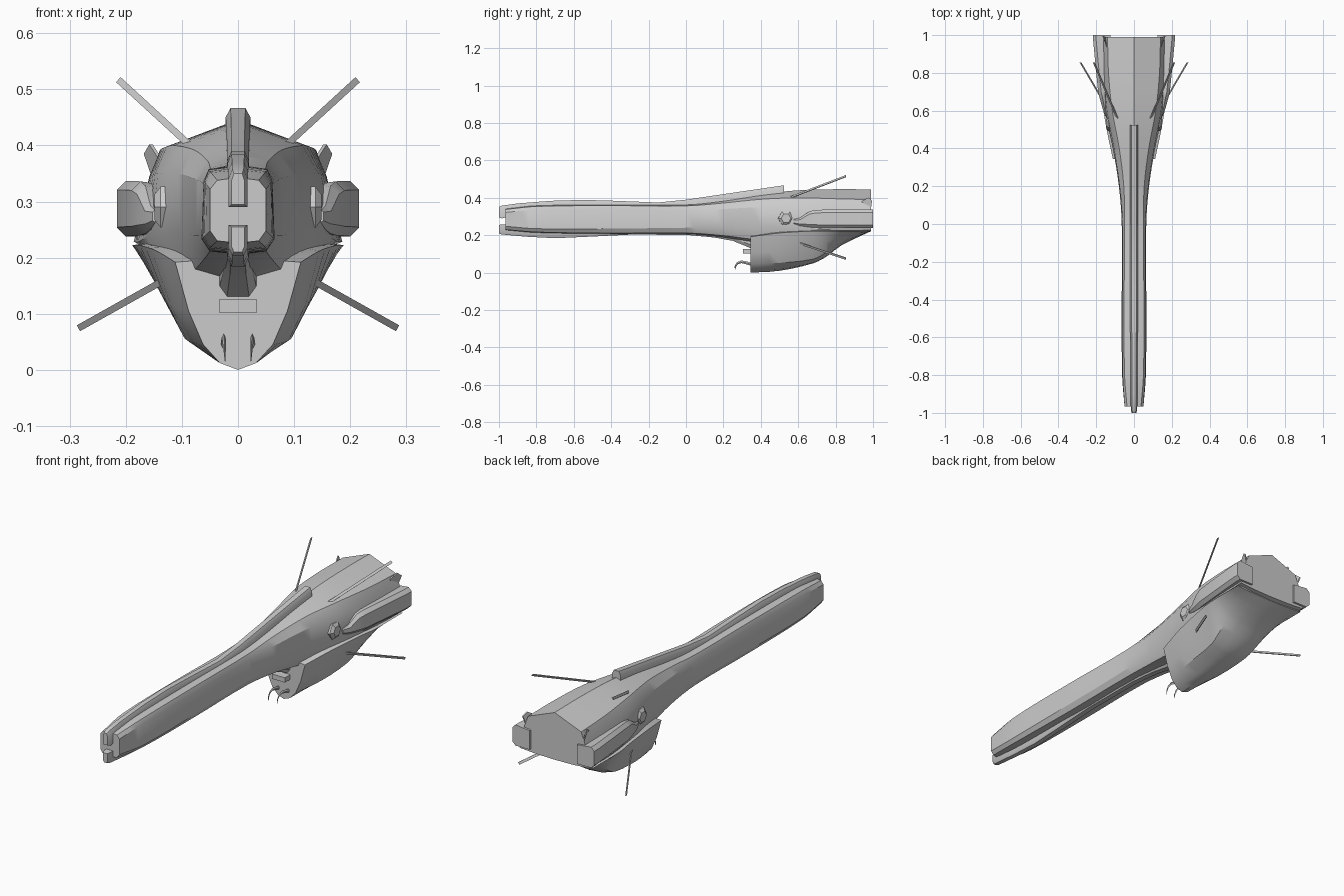
import bpy, bmesh, math
from mathutils import Vector


def finish(name, bm, angle=30):
    bmesh.ops.recalc_face_normals(bm, faces=bm.faces)
    me = bpy.data.meshes.new(name)
    bm.to_mesh(me)
    bm.free()
    ob = bpy.data.objects.new(name, me)
    bpy.context.collection.objects.link(ob)
    bpy.ops.object.select_all(action='DESELECT')
    ob.select_set(True)
    bpy.context.view_layer.objects.active = ob
    if angle:
        bpy.ops.object.shade_smooth_by_angle(angle=math.radians(angle))
    return ob


def loft(name, rings, angle=30):
    """Skin a list of equal-length rings of 3D points and cap both ends."""
    bm = bmesh.new()
    vs = [[bm.verts.new(p) for p in r] for r in rings]
    n = len(rings[0])
    for a, b in zip(vs, vs[1:]):
        for i in range(n):
            j = (i + 1) % n
            bm.faces.new((a[i], a[j], b[j], b[i]))
    bm.faces.new(vs[0])
    bm.faces.new(vs[-1])
    return finish(name, bm, angle)


def smooth_rows(rows, steps):
    """Catmull-Rom style interpolation of station rows (first value is y)."""
    def slope(k, c):
        a, b = max(k - 1, 0), min(k + 1, len(rows) - 1)
        return (rows[b][c] - rows[a][c]) / (rows[b][0] - rows[a][0])
    out = []
    for k in range(len(rows) - 1):
        p, q = rows[k], rows[k + 1]
        h = q[0] - p[0]
        for s in range(steps):
            t = s / steps
            row = [p[0] + h * t]
            for c in range(1, len(p)):
                row.append((2*t**3 - 3*t**2 + 1) * p[c] + (t**3 - 2*t**2 + t) * h * slope(k, c)
                           + (3*t**2 - 2*t**3) * q[c] + (t**3 - t**2) * h * slope(k + 1, c))
            out.append(row)
    out.append(list(rows[-1]))
    return out


def sym_ring(row):
    """Row: y, top z, (x, z) pairs down the side, bottom z -> closed ring."""
    y, side = row[0], list(zip(row[2:-1:2], row[3:-1:2]))
    return ([(0, y, row[1])] + [(x, y, z) for x, z in side] + [(0, y, row[-1])]
            + [(-x, y, z) for x, z in reversed(side)])


# Main hull: slim neck flaring into the rear body
hull = [
    (-0.965, .343, .037, .338, .050, .322, .050, .248, .037, .230, .226),
    (-0.80, .360, .050, .354, .060, .336, .063, .235, .050, .217, .212),
    (-0.40, .366, .052, .358, .061, .335, .065, .235, .050, .211, .206),
    (0.00, .366, .050, .357, .061, .332, .065, .240, .050, .212, .206),
    (0.20, .388, .054, .372, .076, .340, .080, .240, .060, .198, .185),
    (0.40, .420, .078, .392, .106, .350, .112, .245, .085, .175, .150),
    (0.60, .440, .115, .400, .143, .350, .155, .240, .130, .180, .150),
    (0.80, .446, .135, .395, .156, .345, .178, .228, .150, .195, .170),
    (0.99, .445, .140, .390, .158, .345, .186, .228, .100, .222, .220)]
loft("hull", [sym_ring(r) for r in smooth_rows(hull, 4)])

# Belly keel under the rear body
belly = [
    (0.345, .20, .112, .192, .088, .105, .062, .045, .032, .012, .0),
    (0.50, .24, .145, .212, .120, .115, .090, .052, .036, .017, .010),
    (0.68, .25, .175, .222, .140, .140, .102, .072, .048, .054, .050),
    (0.75, .25, .186, .222, .150, .162, .110, .108, .050, .090, .085),
    (0.83, .25, .189, .222, .155, .192, .105, .160, .050, .149, .145),
    (0.97, .25, .189, .222, .150, .217, .100, .215, .050, .214, .213)]
loft("belly", [sym_ring(r) for r in smooth_rows(belly, 3)])


# Dorsal and ventral spines running along the neck
def spine(name, rows):
    rings = []
    for y, outer, inner, w in rows:
        mid = outer + (inner - outer) * .25
        rings.append([(-w, y, inner), (-w, y, mid), (-w * .6, y, outer),
                      (w * .6, y, outer), (w, y, mid), (w, y, inner)])
    loft(name, rings)


spine("top_spine", [(-1.0, .350, .295, .012), (-.985, .358, .29, .017), (-.9, .370, .31, .018),
                    (-.72, .384, .32, .019), (-.55, .389, .32, .02), (-.38, .384, .32, .02),
                    (-.15, .375, .32, .02), (0, .390, .33, .02), (.25, .427, .36, .02),
                    (.525, .467, .40, .022)])
spine("bottom_spine", [(-1.0, .210, .255, .012), (-.985, .204, .258, .017), (-.85, .192, .25, .018),
                       (-.7, .184, .25, .019), (-.5, .193, .25, .02), (-.3, .203, .25, .02),
                       (0, .202, .25, .02), (.15, .188, .24, .022), (.25, .170, .23, .024),
                       (.36, .125, .2, .034)])


def box(name, lo, hi):
    loft(name, [[(lo[0], y, lo[2]), (hi[0], y, lo[2]), (hi[0], y, hi[2]), (lo[0], y, hi[2])]
                for y in (lo[1], hi[1])], 0)


# Chin sensor block
box("chin_block", (-.034, .305, .102), (.034, .37, .125))


def blade(name, a, b, width=.012, thick=.004):
    a, b = Vector(a), Vector(b)
    d = (b - a).normalized()
    u = Vector((-d.z, 0, d.x)).normalized() * width / 2
    v = d.cross(u).normalized() * thick / 2
    loft(name, [[p + u + v, p - u + v, p - u - v, p + u - v] for p in (a, b)], 0)


for s, side in ((1, "right"), (-1, "left")):
    # Engine pod with slanted nose: y, inner x, outer x, low z, high z, chamfer
    rings = []
    for y, xi, xo, z0, z1, c in [(.575, .125, .152, .262, .285, .004), (.61, .125, .166, .250, .293, .01),
                                 (.66, .125, .180, .243, .328, .015), (.70, .125, .190, .240, .336, .016),
                                 (.85, .125, .205, .239, .337, .016), (.97, .125, .216, .238, .337, .016),
                                 (1.0, .125, .216, .238, .337, .016)]:
        rings.append([(s * x, y, z) for x, z in [(xi, z0), (xo - c, z0), (xo, z0 + c),
                                                 (xo, z1 - c), (xo - c, z1), (xi, z1 - c * .5)]])
    loft("engine_pod_" + side, rings)

    # Six-sided intake bulb ahead of the pod
    rings = [[(s * x, .535 + r * math.cos(k * math.pi / 3), .29 + r * math.sin(k * math.pi / 3))
              for k in range(6)] for x, r in ((.09, .035), (.122, .044), (.138, .042), (.149, .026))]
    loft("intake_bulb_" + side, rings, 25)

    # Long antenna blades
    blade("upper_blade_" + side, (s * .080, .54, .395), (s * .212, .855, .516))
    blade("lower_blade_" + side, (s * .110, .56, .172), (s * .283, .855, .075))

    # Small tail fin at the rear shoulder
    loft("tail_fin_" + side, [[(s * (x + o), y, z) for x, y, z in
         ((.135, .93, .375), (.150, .99, .35), (.162, .995, .385), (.152, .975, .402))]
        for o in (0, .006)], 0)

    # Curved claw below the chin
    path = [(.37, .038, .008), (.325, .052, .008), (.295, .058, .007),
            (.275, .050, .006), (.264, .034, .004), (.262, .015, .001)]
    rings = []
    for i, (y, z, r) in enumerate(path):
        p, q = path[max(i - 1, 0)], path[min(i + 1, len(path) - 1)]
        t = Vector((0, q[0] - p[0], q[1] - p[1])).normalized()
        n, x = Vector((0, -t.z, t.y)), Vector((1, 0, 0))
        c = Vector((s * (.027 - .004 * i / 5), y, z))
        rings.append([c + n * r, c + x * r * .5, c - n * r, c - x * r * .5])
    loft("claw_" + side, rings)
